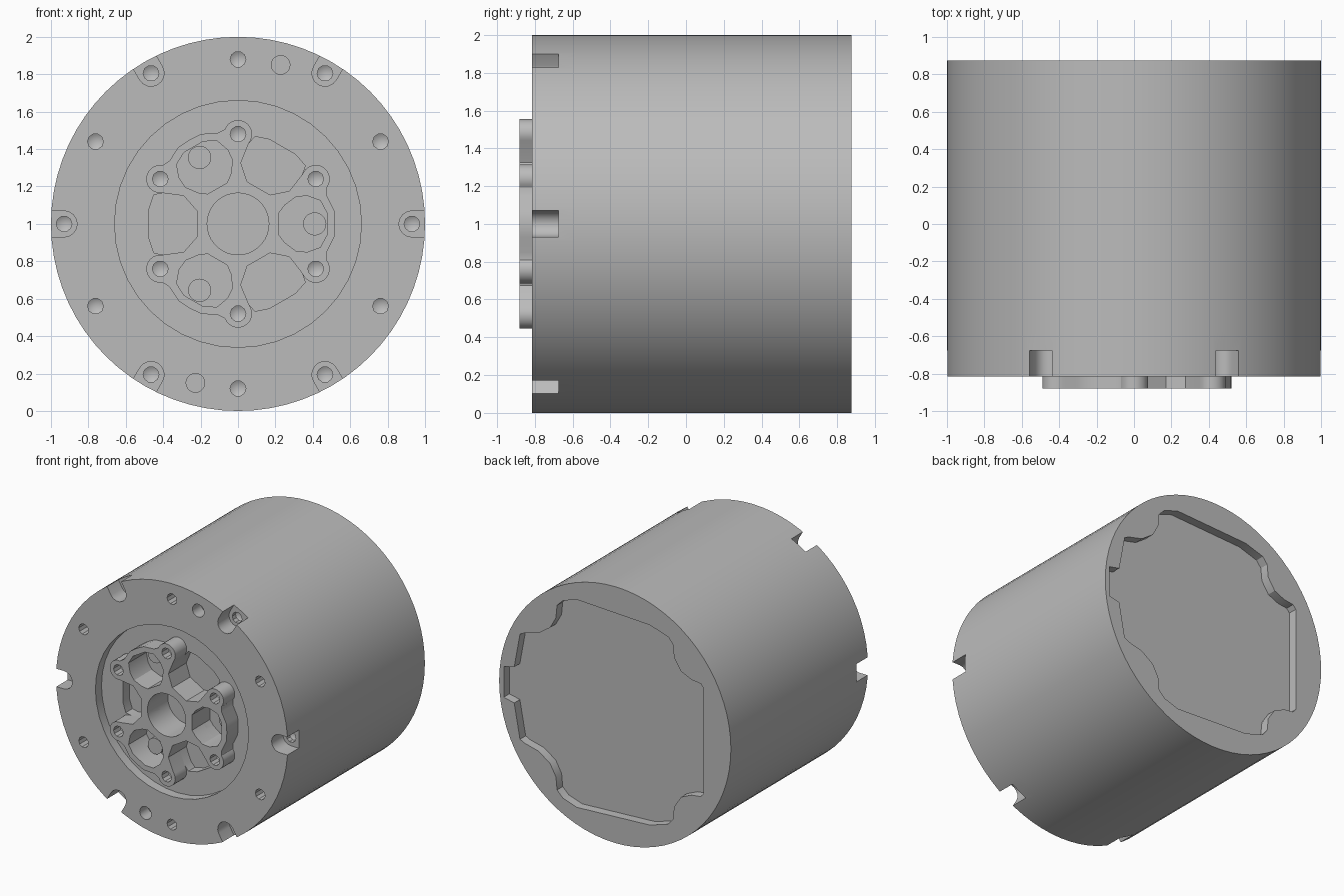
import bpy, bmesh
from math import cos, sin, radians, pi

if "Cube" in bpy.data.objects:
    bpy.data.objects.remove(bpy.data.objects["Cube"], do_unlink=True)

metal = bpy.data.materials.new("grey metal")
metal.use_nodes = True
metal.diffuse_color = (0.5, 0.5, 0.5, 1)
metal.node_tree.nodes["Principled BSDF"].inputs["Base Color"].default_value = (0.5, 0.5, 0.5, 1)

# Depths along y
FRONT, BACK = -0.815, 0.875
FLOOR, POCKET, FACE = -0.74, -0.66, -0.88
SEAM_F, SEAM_B = -0.575, 0.71


def arc(cx, cz, r, a0, a1, n):
    return [(cx + r * cos(radians(a0 + (a1 - a0) * i / n)),
             cz + r * sin(radians(a0 + (a1 - a0) * i / n))) for i in range(n + 1)]


def circle(r, n, cx=0, cz=0):
    return arc(cx, cz, r, 0, 360, n)[:-1]


def polar(r, deg):
    return r * cos(radians(deg)), r * sin(radians(deg))


def turn(pts, deg):
    c, s = cos(radians(deg)), sin(radians(deg))
    return [(x * c - z * s, x * s + z * c) for x, z in pts]


def mirrored(half):
    """Close a half outline across the local x axis."""
    return half + [(x, -z) for x, z in reversed(half)]


def prism(name, pts, y0, y1, tip=0):
    """Extrude an x-z outline along y; tip adds a drill point at y1."""
    bm = bmesh.new()
    a = [bm.verts.new((x, y0, z + 1)) for x, z in pts]
    b = [bm.verts.new((x, y1, z + 1)) for x, z in pts]
    n = len(pts)
    bm.faces.new(a)
    for i in range(n):
        j = (i + 1) % n
        bm.faces.new((a[i], a[j], b[j], b[i]))
    if tip:
        p = bm.verts.new((sum(x for x, z in pts) / n, y1 + tip, 1 + sum(z for x, z in pts) / n))
        for i in range(n):
            bm.faces.new((b[i], b[(i + 1) % n], p))
    else:
        bm.faces.new(b)
    bmesh.ops.recalc_face_normals(bm, faces=bm.faces)
    me = bpy.data.meshes.new(name)
    bm.to_mesh(me)
    bm.free()
    me.materials.append(metal)
    ob = bpy.data.objects.new(name, me)
    bpy.context.scene.collection.objects.link(ob)
    return ob


def cut(target, pts, y0, y1, tip=0):
    tool = prism("cutter", pts, y0, y1, tip)
    tool.hide_render = True
    mod = target.modifiers.new("cut", "BOOLEAN")
    mod.operation, mod.solver, mod.object = "DIFFERENCE", "EXACT", tool
    bpy.context.view_layer.objects.active = target
    bpy.ops.object.modifier_apply(modifier=mod.name)
    bpy.data.objects.remove(tool, do_unlink=True)


# Cylindrical body in three stacked sections
front = prism("front_housing", circle(1, 72), FRONT, SEAM_F)
shell = prism("main_shell", circle(1, 72), SEAM_F, SEAM_B)
rear = prism("rear_cover", circle(1, 72), SEAM_B, BACK)

# Round recess in the front face
cut(front, circle(0.66, 40), -1, FLOOR)

# Edge notches with screw holes, and the rim holes between them
slot = arc(0.93, 0, 0.07, 90, 270, 8) + [(1.1, -0.07), (1.1, 0.07)]
for k in range(6):
    a = 60 * k
    cut(front, turn(slot, a), -1, -0.675)
    cut(front, circle(0.042, 10, *polar(0.93, a)), -0.7, -0.635, 0.025)
    cut(front, circle(0.042, 10, *polar(0.88, a + 30)), -1, -0.72, 0.025)
for a in (75, 255):
    cut(front, circle(0.05, 20, *polar(0.88, a)), -1, -0.71)

# Star-shaped output flange outline, one third at a time
open_side = [(0.22, -0.07), (0.22, 0.07), (0.29, 0.15), (0.4, 0.165)]
wall = [(0.475, -0.15), (0.515, -0.07), (0.52, 0), (0.515, 0.07), (0.475, 0.15)]
boss_x, boss_z = polar(0.48, 30)
third = (turn([(0.29, -0.15)] + open_side, -60)
         + arc(boss_x, -boss_z, 0.075, -150, 40, 12) + wall
         + arc(boss_x, boss_z, 0.075, -40, 150, 12)
         + turn([(0.4, -0.165)], 60))
outline = [p for a in (0, 120, 240) for p in turn(third, a)]
flange = prism("output_flange", outline, FACE, FLOOR)

# Central bore, pockets and screw holes
bore = circle(0.165, 36)
cut(flange, bore, -1, -0.7)
cut(front, bore, -0.78, -0.63)
closed = mirrored([(0.22, 0.06), (0.25, 0.1), (0.31, 0.145), (0.37, 0.15), (0.44, 0.125), (0.475, 0.06)])
opened = mirrored([(0.22, 0.07), (0.29, 0.15), (0.4, 0.165), (0.45, 0.155), (0.475, 0.08)])
for a in (0, 120, 240):
    cut(flange, turn(closed, a), -1, -0.7)
    cut(front, turn(closed, a), -0.78, POCKET)
    cut(front, turn(opened, a + 60), -0.78, POCKET)
for k in range(6):
    cut(flange, circle(0.042, 10, *polar(0.48, 60 * k + 30)), -1, -0.8, 0.025)

# Pins standing in the closed pockets
pins = [prism("carrier_pin", circle(0.062, 20, *polar(0.41, a)), -0.73, POCKET + 0.01)
        for a in (0, 120, 240)]

# Rear recess with four corner lobes, a flat side and a cable slot
rear_half = ([(0.96, 0.12), (0.87, 0.14), (0.82, 0.41), (0.78, 0.43), (0.66, 0.46),
              (0.56, 0.53), (0.51, 0.62), (0.5, 0.72), (0.45, 0.77), (0.33, 0.81),
              (-0.3, 0.78), (-0.46, 0.73), (-0.5, 0.68), (-0.51, 0.58), (-0.57, 0.49),
              (-0.66, 0.45), (-0.74, 0.44), (-0.765, 0.41)])
cut(rear, mirrored(rear_half), 0.805, 1)

# Smooth round walls, sharp edges
bpy.ops.object.select_all(action="DESELECT")
for ob in [front, shell, rear, flange] + pins:
    ob.select_set(True)
bpy.context.view_layer.objects.active = front
bpy.ops.object.shade_smooth_by_angle(angle=radians(30))
